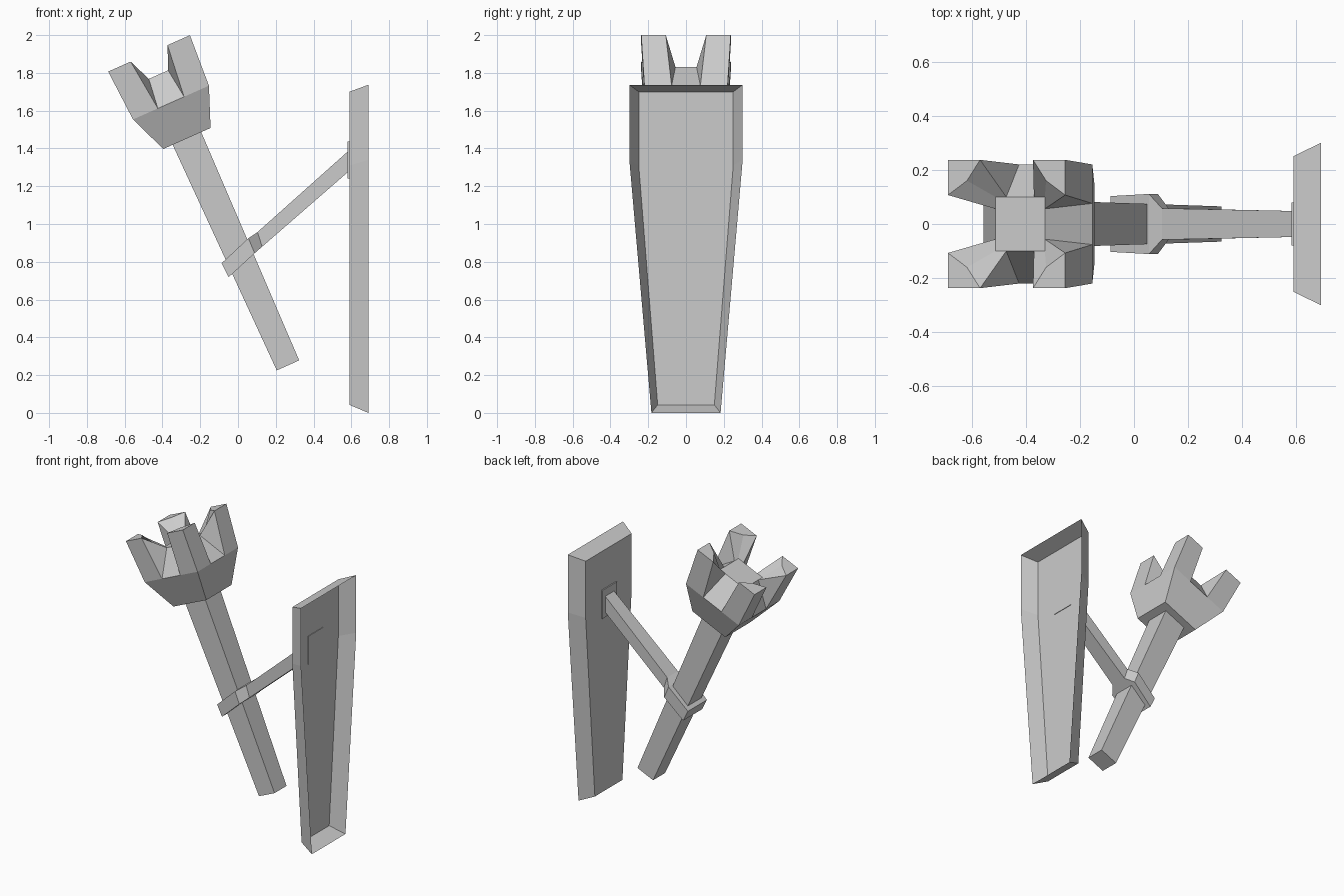
import bpy, bmesh, math
from mathutils import Matrix, Vector

if "Cube" in bpy.data.objects:
    bpy.data.objects.remove(bpy.data.objects["Cube"])

# Torch frame: origin at the lower end of the shaft, leaning back from the wall plate
TORCH = Matrix.Translation((0.2645, 0, 0.2515)) @ Matrix.Rotation(math.radians(-24), 4, 'Y')


def build(name, bm, matrix=None):
    bmesh.ops.recalc_face_normals(bm, faces=bm.faces)
    if matrix:
        bm.transform(matrix)
    mesh = bpy.data.meshes.new(name)
    bm.to_mesh(mesh)
    bm.free()
    obj = bpy.data.objects.new(name, mesh)
    bpy.context.collection.objects.link(obj)
    return obj


def loft(bm, rings, cap_start=True, cap_end=True):
    loops = [[bm.verts.new(p) for p in ring] for ring in rings]
    for a, b in zip(loops, loops[1:]):
        for i in range(len(a)):
            j = (i + 1) % len(a)
            bm.faces.new((a[i], a[j], b[j], b[i]))
    if cap_start:
        bm.faces.new(loops[0])
    if cap_end:
        bm.faces.new(loops[-1])


def square(h, z):
    return [(-h, -h, z), (h, -h, z), (h, h, z), (-h, h, z)]


# Tapered square shaft
bm = bmesh.new()
loft(bm, [square(0.065, 0), square(0.083, 1.33)])
build("torch_shaft", bm, TORCH)

# Four-pronged head: one side is described, then turned four times
LOW, MID, DECK, TOP = 1.315, 1.523, 1.685, 1.808
notch, lip = (0.076, -0.22, MID), (0.056, -0.10, DECK)
shoulder, deck_corner = (0.22, -0.22, MID), (0.10, -0.10, DECK)
tip_side, tip_corner = (0.107, -0.237, TOP), (0.237, -0.237, TOP)
tip_inner, tip_next = (0.16, -0.16, TOP), (0.237, -0.107, TOP)
foot = (0.137, -0.137, LOW)


def flip(p):
    return (-p[0], p[1], p[2])


half = [
    (notch, shoulder, tip_corner, tip_side),       # prong outer wall
    (tip_side, lip, notch),                        # notch cheek
    (tip_side, tip_inner, deck_corner, lip),       # prong inner wall
]
side = half + [tuple(flip(p) for p in f) for f in half]
side += [
    (flip(foot), foot, shoulder, notch, flip(notch), flip(shoulder)),  # cup wall
    (flip(notch), notch, lip, flip(lip)),                              # sloped ramp
    (tip_side, tip_corner, tip_next, tip_inner),                       # prong end
]
bm = bmesh.new()
for k in range(4):
    turn = Matrix.Rotation(k * math.pi / 2, 3, 'Z')
    for f in side:
        bm.faces.new([bm.verts.new(turn @ Vector(p)) for p in f])
bmesh.ops.remove_doubles(bm, verts=bm.verts, dist=0.0005)
# Close the deck and the underside
bmesh.ops.holes_fill(bm, edges=[e for e in bm.edges if e.is_boundary], sides=0)
build("torch_head", bm, TORCH)

# Bracket arm with a wide collar round the shaft:
# upper x, z, lower x, z, half width
sections = [
    (-0.087, 0.792, -0.050, 0.718, 0.103),
    (0.055, 0.925, 0.088, 0.845, 0.111),
    (0.103, 0.957, 0.128, 0.880, 0.058),
    (0.588, 1.390, 0.588, 1.280, 0.048),
]
bm = bmesh.new()
loft(bm, [[(a, -h, b), (a, h, b), (c, h, d), (c, -h, d)] for a, b, c, d, h in sections])
build("bracket_arm", bm)

# Small mounting pad where the arm meets the plate
bm = bmesh.new()
bmesh.ops.create_cube(bm, size=1, matrix=Matrix.Translation((0.587, 0, 1.338))
                      @ Matrix.Diagonal((0.012, 0.16, 0.195, 1)))
build("mounting_pad", bm)


# Bevelled wall plate, hollow and open on the wall side
def plate_ring(x, top, mid, bottom, wide, narrow):
    right = [(x, narrow, bottom), (x, wide, mid), (x, wide, top)]
    return right + [(px, -py, pz) for px, py, pz in reversed(right)]


bm = bmesh.new()
loft(bm, [plate_ring(0.589, 1.70, 1.31, 0.043, 0.25, 0.15),
          plate_ring(0.69, 1.737, 1.34, 0.0, 0.30, 0.183)], cap_end=False)
build("wall_plate", bm)
